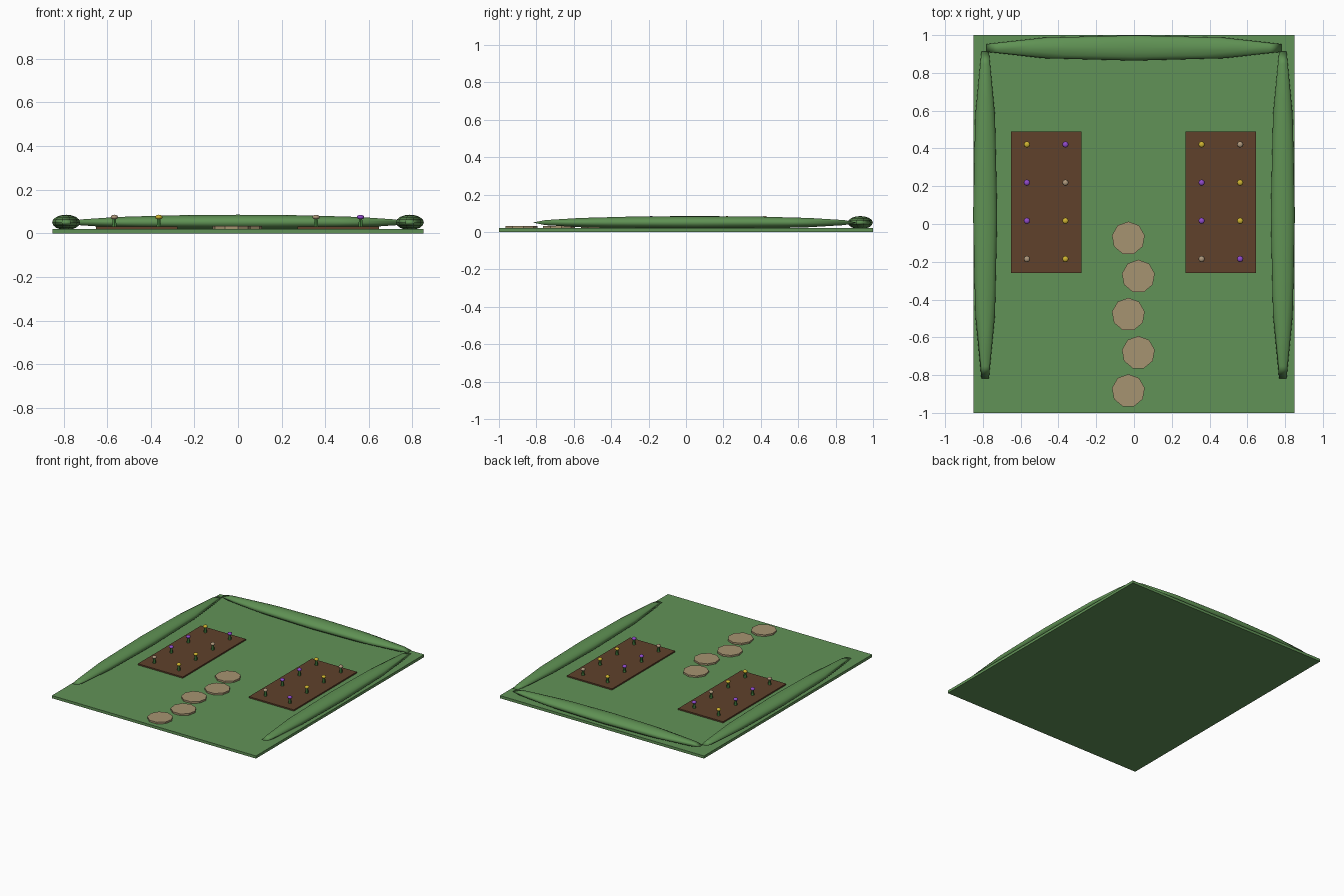
import bpy, bmesh, math
from mathutils import Matrix

if "Cube" in bpy.data.objects:
    bpy.data.objects.remove(bpy.data.objects["Cube"])


def mat(name, rgb):
    m = bpy.data.materials.new(name)
    m.diffuse_color = (*rgb, 1)
    m.use_nodes = True
    m.node_tree.nodes["Principled BSDF"].inputs["Base Color"].default_value = m.diffuse_color
    return m


LAWN = mat("lawn green", (0.12, 0.29, 0.095))
HEDGE = mat("hedge green", (0.115, 0.285, 0.088))
SOIL = mat("soil brown", (0.115, 0.053, 0.024))
STONE = mat("stone tan", (0.38, 0.295, 0.165))
STEM = mat("stem green", (0.06, 0.22, 0.05))
YELLOW = mat("petal yellow", (0.62, 0.45, 0.03))
PURPLE = mat("petal purple", (0.28, 0.07, 0.60))
PALE = mat("petal pale", (0.42, 0.31, 0.20))


def finish(name, bm, material, smooth=False):
    me = bpy.data.meshes.new(name)
    bm.to_mesh(me)
    bm.free()
    me.materials.append(material)
    for p in me.polygons:
        p.use_smooth = smooth
    ob = bpy.data.objects.new(name, me)
    bpy.context.collection.objects.link(ob)
    return ob


def box(name, x0, x1, y0, y1, z0, z1, material):
    bm = bmesh.new()
    m = Matrix.Translation(((x0 + x1) / 2, (y0 + y1) / 2, (z0 + z1) / 2))
    bmesh.ops.create_cube(bm, size=1, matrix=m @ Matrix.Diagonal((x1 - x0, y1 - y0, z1 - z0, 1)))
    return finish(name, bm, material)


def cone(name, x, y, z0, z1, r0, r1, sides, material):
    bm = bmesh.new()
    bmesh.ops.create_cone(bm, cap_ends=True, segments=sides, radius1=r0, radius2=r1,
                          depth=z1 - z0, matrix=Matrix.Translation((x, y, (z0 + z1) / 2)))
    return finish(name, bm, material)


def ball(name, loc, size, segs, rings, material, turn=0, half_step=False):
    bm = bmesh.new()
    bmesh.ops.create_uvsphere(bm, u_segments=segs, v_segments=rings, radius=1)
    if half_step:  # put a short edge, not a corner, at both long ends
        v = max(bm.verts, key=lambda v: math.hypot(v.co.x, v.co.y))
        a = math.pi / segs - math.atan2(v.co.y, v.co.x)
        bm.transform(Matrix.Rotation(a, 4, 'Z'))
    bm.transform(Matrix.Translation(loc) @ Matrix.Rotation(turn, 4, 'Z') @ Matrix.Diagonal((*size, 1)))
    return finish(name, bm, material, True)


# Lawn slab
box("lawn", -0.85, 0.85, -1, 1, 0, 0.02, LAWN)

# Long hedges on three sides
ball("hedge_back", (0, 0.932, 0.05), (0.82, 0.067, 0.035), 10, 8, HEDGE, 0, True)
for side, s in (("left", -1), ("right", 1)):
    ball("hedge_" + side, (0.788 * s, 0.047, 0.05), (0.91, 0.064, 0.035), 10, 8,
         HEDGE, math.pi / 2, True)

# Flower beds with two columns of four flowers, listed front to back
beds = {
    "left": (-0.465, [(PALE, YELLOW), (PURPLE, YELLOW), (PURPLE, PALE), (YELLOW, PURPLE)]),
    "right": (0.46, [(PALE, PURPLE), (PURPLE, YELLOW), (PURPLE, YELLOW), (YELLOW, PALE)]),
}
for side, (cx, rows) in beds.items():
    box("bed_" + side, cx - 0.187, cx + 0.187, -0.26, 0.49, 0.015, 0.03, SOIL)
    for j, row in enumerate(rows):
        for i, petal in enumerate(row):
            x, y = cx + (-0.102, 0.102)[i], -0.185 + 0.202 * j
            cone("stem_" + side, x, y, 0.028, 0.068, 0.012, 0.008, 6, STEM)
            ball("bloom_" + side, (x, y, 0.074), (0.017, 0.017, 0.011), 8, 6, petal)

# Stepping stones, zigzagging
for k in range(5):
    cone("stepping_stone", (-0.03, 0.023)[k % 2], -0.075 - 0.202 * k, 0.015, 0.033,
         0.088, 0.088, 9, STONE)
